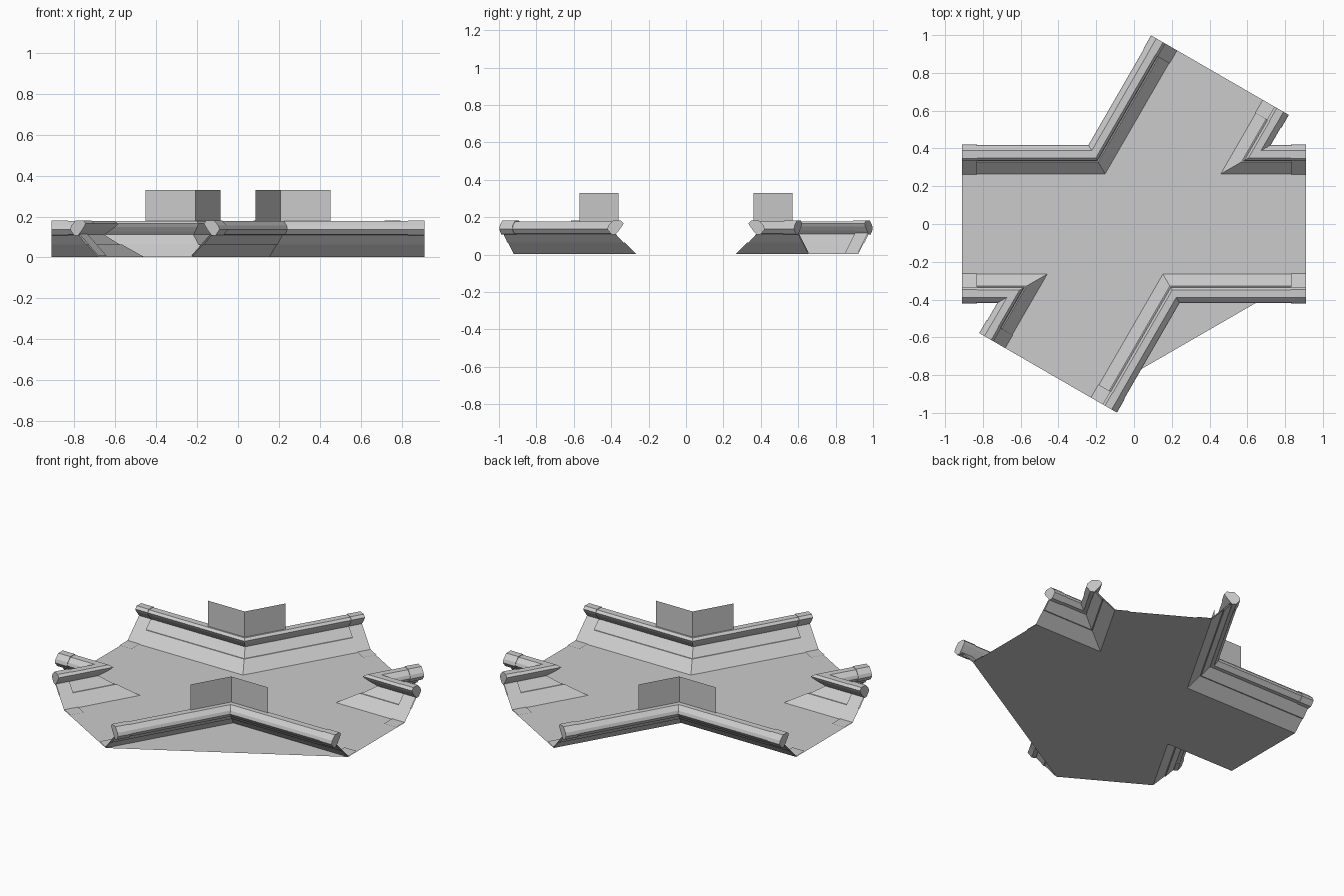
import bpy, bmesh, math
from mathutils import Vector

if "Cube" in bpy.data.objects:
    bpy.data.objects.remove(bpy.data.objects["Cube"])

L = 0.91          # arm length from the centre
CAP = 0.83        # where the end collars begin
ANG = [0, 60, 180, 240]
ARMS = [Vector((math.cos(math.radians(a)), math.sin(math.radians(a)))) for a in ANG]
WEDGES = [(ARMS[i], ARMS[(i + 1) % 4]) for i in range(4)]

FLOOR = 0.265
WALL = [(FLOOR, 0.003), (0.328, 0.064), (0.334, 0.064), (0.378, 0.112)]
RIM = [(0.378, 0.11), (0.398, 0.112), (0.418, 0.137), (0.412, 0.155), (0.388, 0.178),
       (0.350, 0.178), (0.337, 0.165), (0.345, 0.150), (0.362, 0.128)]


def side(a, b):
    # unit normal of arm a, pointing toward arm b
    return (b - a * a.dot(b)).normalized()


def at(a, b, dist, d):
    # point along arm a, offset d toward arm b
    return a * dist + side(a, b) * d


def corner(a, b, d):
    return (a + b) * (d / abs(a.cross(b)))


def path(a, b, d):
    return [at(a, b, L, d), corner(a, b, d), at(b, a, L, d)]


def finish(name, bm, up=False):
    bmesh.ops.remove_doubles(bm, verts=bm.verts, dist=0.0005)
    bmesh.ops.recalc_face_normals(bm, faces=bm.faces)
    if up and sum(f.normal.z * f.calc_area() for f in bm.faces) < 0:
        bmesh.ops.reverse_faces(bm, faces=bm.faces)
    me = bpy.data.meshes.new(name)
    bm.to_mesh(me)
    bm.free()
    ob = bpy.data.objects.new(name, me)
    bpy.context.collection.objects.link(ob)
    return ob


def loft(bm, rows, closed=False):
    # rows: one list of 3D points per profile point; faces join neighbours
    vs = [[bm.verts.new(p) for p in r] for r in rows]
    n = len(vs)
    for i in range(n if closed else n - 1):
        r, s = vs[i], vs[(i + 1) % n]
        for j in range(len(r) - 1):
            bm.faces.new((r[j], r[j + 1], s[j + 1], s[j]))
    if closed:
        bm.faces.new([r[0] for r in vs])
        bm.faces.new([r[-1] for r in reversed(vs)])


def lift(points, z):
    return [p.to_3d() + Vector((0, 0, z)) for p in points]


# trench floor with its sloping walls
bm = bmesh.new()
outline = [p for a, b in WEDGES for p in lift(path(a, b, FLOOR), 0.003)]
f = bm.faces.new([bm.verts.new(p) for p in outline])
bmesh.ops.triangulate(bm, faces=[f])
for a, b in WEDGES:
    loft(bm, [lift(path(a, b, d), z) for d, z in WALL])
finish("trench_floor_and_walls", bm, up=True)

# faceted rails along the wall tops
for i, (a, b) in enumerate(WEDGES):
    bm = bmesh.new()
    loft(bm, [lift(path(a, b, d), z) for d, z in RIM], closed=True)
    finish(f"rim_rail_{i}", bm)

# collars and inner trim strips at the open ends
TRIM = [(0.185, 0.008), (0.262, 0.008), (0.37, 0.115)]
for i, (a, b) in enumerate(WEDGES):
    for j, (p, q) in enumerate(((a, b), (b, a))):
        bm = bmesh.new()
        big = [(0.378 + (d - 0.378) * 1.08, 0.145 + (z - 0.145) * 1.1) for d, z in RIM]
        loft(bm, [lift([at(p, q, CAP, d), at(p, q, L, d)], z) for d, z in big], closed=True)
        finish(f"end_collar_{i}_{j}", bm)
        bm = bmesh.new()
        loft(bm, [lift([at(p, q, CAP, d), at(p, q, L, d)], z) for d, z in TRIM])
        finish(f"end_trim_{i}_{j}", bm, up=True)

# upright bent panels on the two wide corners
for i in (1, 3):
    a, b = WEDGES[i]
    c = corner(a, b, 0.36)
    bm = bmesh.new()
    pts = [c + a * 0.243, c, c + b * 0.243]
    loft(bm, [lift(pts, 0.175), lift(pts, 0.33)])
    finish(f"corner_panel_{i}", bm)
